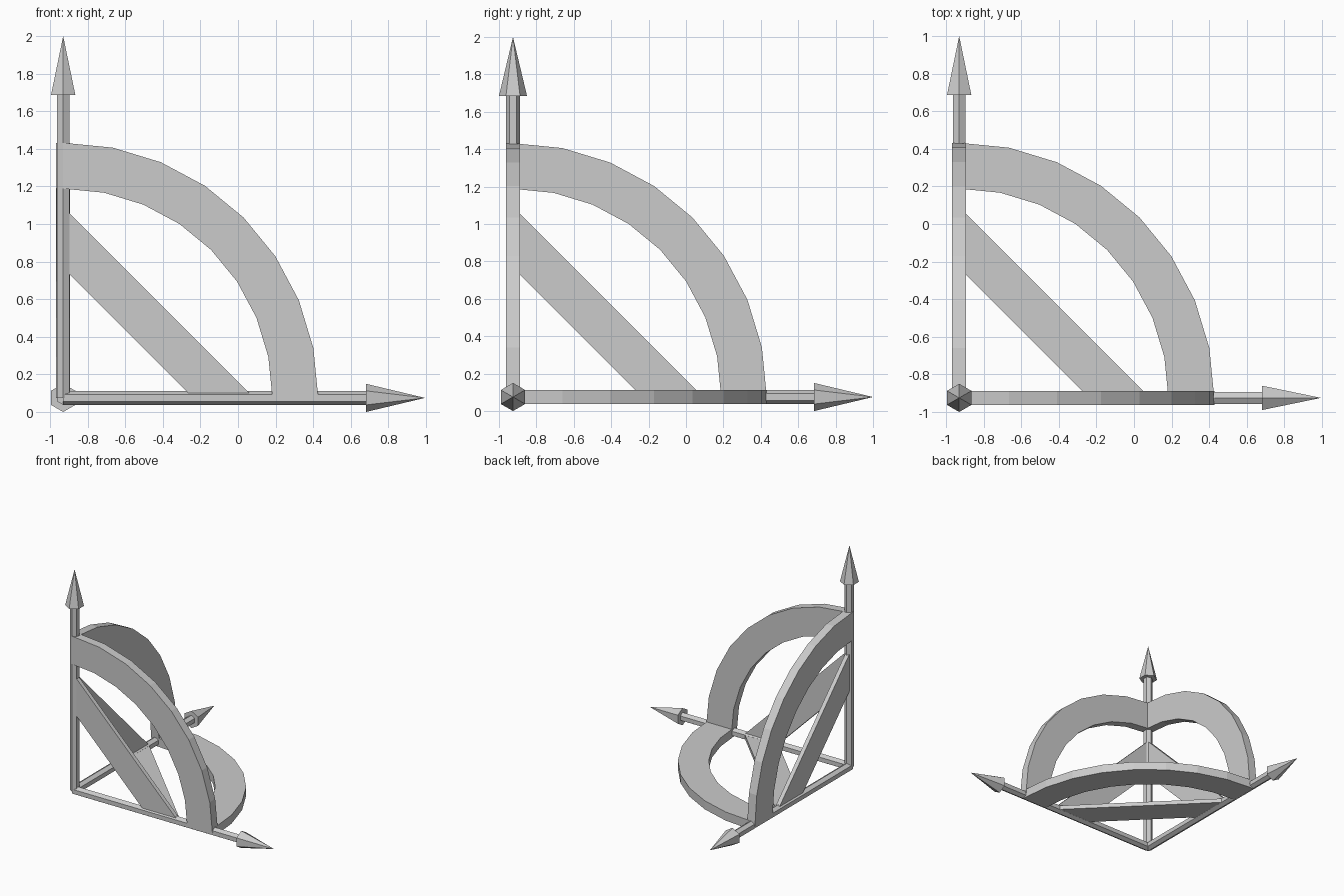
import bpy, bmesh
from math import sin, cos, pi
from mathutils import Vector

if "Cube" in bpy.data.objects:
    bpy.data.objects.remove(bpy.data.objects["Cube"])

ORIGIN = Vector((-0.93, -0.925, 0.075))
X, Y, Z = Vector((1, 0, 0)), Vector((0, 1, 0)), Vector((0, 0, 1))


def finish(name, bm):
    bmesh.ops.recalc_face_normals(bm, faces=bm.faces)
    mesh = bpy.data.meshes.new(name)
    bm.to_mesh(mesh)
    bm.free()
    obj = bpy.data.objects.new(name, mesh)
    bpy.context.collection.objects.link(obj)


def hex_solid(name, axis, up, start, end, radius, pointed=False):
    """Six-sided rod or cone along an axis, one corner facing 'up'."""
    bm = bmesh.new()
    side = axis.cross(up)
    angles = [i * pi / 3 for i in range(6)]

    def ring(d):
        return [bm.verts.new(ORIGIN + axis * d + (up * cos(a) + side * sin(a)) * radius)
                for a in angles]

    low = ring(start)
    bm.faces.new(low)
    if pointed:
        tip = bm.verts.new(ORIGIN + axis * end)
        for i in range(6):
            bm.faces.new((low[i], low[(i + 1) % 6], tip))
    else:
        high = ring(end)
        bm.faces.new(high)
        for i in range(6):
            j = (i + 1) % 6
            bm.faces.new((low[i], low[j], high[j], high[i]))
    finish(name, bm)


def plate(name, u, v, inner, outer, half):
    """Flat strip between two matching edge lines, in the u-v plane."""
    bm = bmesh.new()
    n = u.cross(v)
    sections = []
    for a, b in zip(inner, outer):
        corners = ((a, -half), (b, -half), (b, half), (a, half))
        sections.append([bm.verts.new(ORIGIN + u * p[0] + v * p[1] + n * h)
                         for p, h in corners])
    for s, t in zip(sections, sections[1:]):
        for i in range(4):
            j = (i + 1) % 4
            bm.faces.new((s[i], s[j], t[j], t[i]))
    bm.faces.new(sections[0])
    bm.faces.new(sections[-1])
    finish(name, bm)


# Axis arrows: shaft and pointed head
for label, axis, up in (("x", X, Z), ("y", Y, Z), ("z", Z, Y)):
    hex_solid(f"{label}_shaft", axis, up, 0, 1.61, 0.0375)
    hex_solid(f"{label}_arrowhead", axis, up, 1.61, 1.925, 0.075, pointed=True)


def arc(r):
    return [(r * cos(i * pi / 16), r * sin(i * pi / 16)) for i in range(9)]


# Quarter rings and diagonal braces in each plane
for label, u, v in (("xz", X, Z), ("yz", Y, Z), ("xy", X, Y)):
    plate(f"{label}_quarter_ring", u, v, arc(1.113), arc(1.357), 0.0375)
    plate(f"{label}_diagonal_brace", u, v,
          [(0.692, 0), (0, 0.692)], [(1.017, 0), (0, 1.017)], 0.018)
